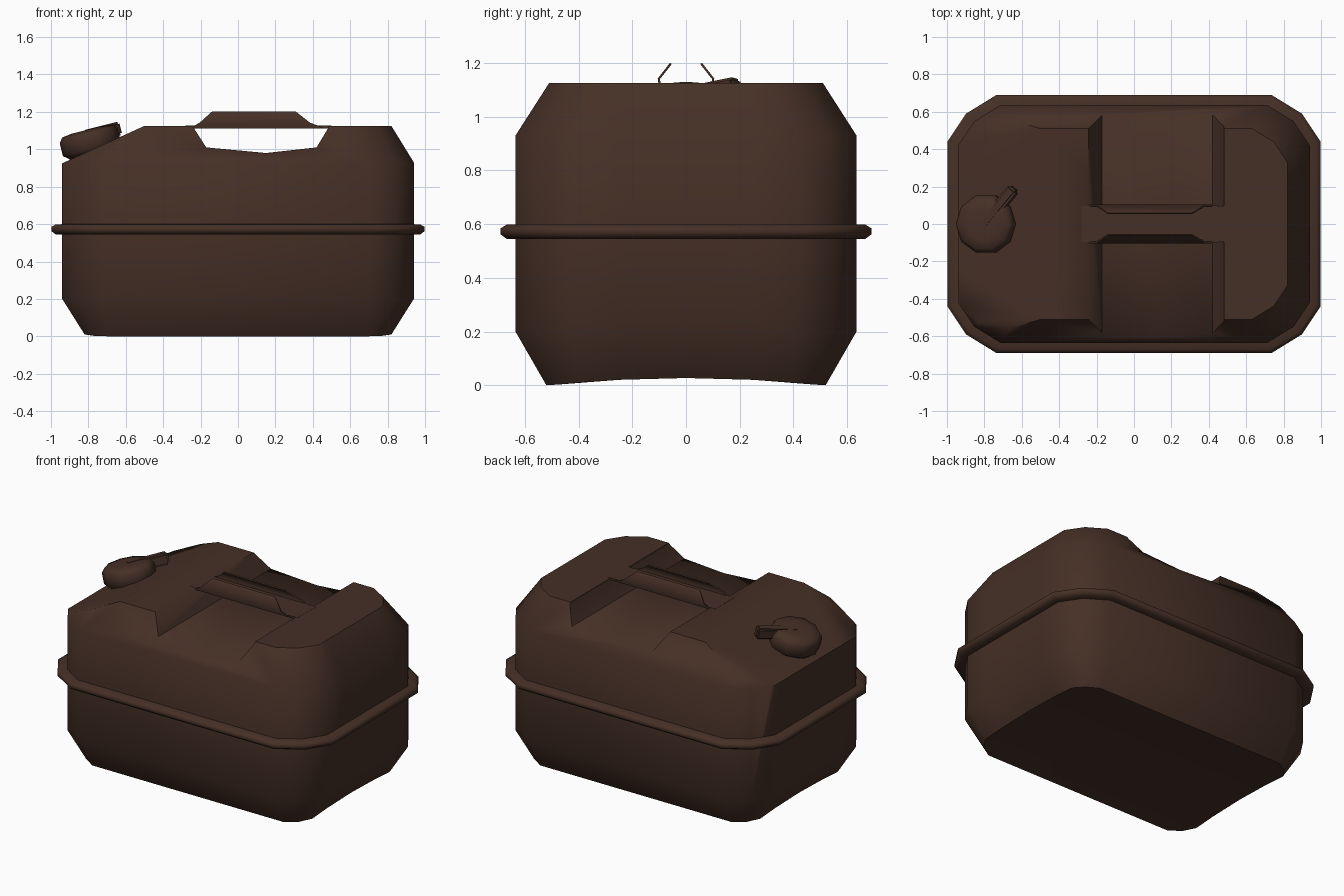
import bpy, bmesh, math
from mathutils import Vector, Matrix

if "Cube" in bpy.data.objects:
    bpy.data.objects.remove(bpy.data.objects["Cube"])

brown = bpy.data.materials.new("dark_brown_paint")
brown.diffuse_color = (0.060, 0.029, 0.019, 1)
brown.use_nodes = True
brown.node_tree.nodes["Principled BSDF"].inputs["Base Color"].default_value = brown.diffuse_color


def finish(name, bm, angle=50):
    bmesh.ops.recalc_face_normals(bm, faces=bm.faces)
    me = bpy.data.meshes.new(name)
    bm.to_mesh(me)
    bm.free()
    ob = bpy.data.objects.new(name, me)
    bpy.context.collection.objects.link(ob)
    me.materials.append(brown)
    bpy.ops.object.select_all(action='DESELECT')
    ob.select_set(True)
    bpy.context.view_layer.objects.active = ob
    bpy.ops.object.shade_smooth_by_angle(angle=math.radians(angle))
    return ob


def rounded_rect(hx, hy, c, z):
    # rectangle with two-facet corners
    q = [(hx, hy - c), (hx - c * 0.40, hy - c * 0.40), (hx - c * 1.05, hy)]
    pts = q + [(-x, y) for x, y in reversed(q)]
    pts += [(-x, -y) for x, y in q] + [(x, -y) for x, y in reversed(q)]
    return [(x, y, z) for x, y in pts]


def loft(rings, closed=False):
    bm = bmesh.new()
    vs = [[bm.verts.new(p) for p in r] for r in rings]
    n = len(vs[0])
    pairs = list(zip(vs, vs[1:])) + ([(vs[-1], vs[0])] if closed else [])
    for a, b in pairs:
        for i in range(n):
            j = (i + 1) % n
            bm.faces.new((a[i], a[j], b[j], b[i]))
    if not closed:
        bm.faces.new(vs[0][::-1])
        bm.faces.new(vs[-1])
    return bm


def round_stack(levels, n, bump=0.0):
    # turned shape; levels are (radius, height), bump gives a knurled edge
    return loft([[(r * (1 - bump * (i % 2)) * math.cos(2 * math.pi * i / n),
                   r * (1 - bump * (i % 2)) * math.sin(2 * math.pi * i / n), z)
                  for i in range(n)] for r, z in levels])


def slice_mesh(bm, co, no, clear=False):
    bmesh.ops.bisect_plane(bm, geom=bm.verts[:] + bm.edges[:] + bm.faces[:],
                           plane_co=co, plane_no=no, clear_outer=clear)


# can body: chamfered tank
bm = loft([rounded_rect(0.82, 0.52, 0.12, 0.005),
           rounded_rect(0.94, 0.635, 0.215, 0.20),
           rounded_rect(0.94, 0.635, 0.215, 0.93),
           rounded_rect(0.82, 0.51, 0.18, 1.125)])
# sloped shoulder under the spout
slice_mesh(bm, (-0.5, 0, 1.125), (-0.2, 0, 0.44), True)
bmesh.ops.holes_fill(bm, edges=[e for e in bm.edges if e.is_boundary], sides=0)
# slightly arched base
for y in (-0.25, 0, 0.25):
    slice_mesh(bm, (0, y, 0), (0, 1, 0))
for v in bm.verts:
    if v.co.z < 0.01:
        v.co.z = 0.027 * max(0, 1 - (v.co.y / 0.5) ** 2)
body = finish("can_body", bm)

# hand groove cut across the top
prof = [(-0.25, 1.135), (-0.17, 1.01), (0.15, 0.98), (0.42, 1.01),
        (0.48, 1.11), (0.50, 1.25), (-0.30, 1.25)]
cutter = finish("groove_cutter", loft([[(x, y, z) for x, z in prof] for y in (-1, 1)]))
cutter.hide_render = True
bpy.context.view_layer.objects.active = body
m = body.modifiers.new("groove", 'BOOLEAN')
m.operation = 'DIFFERENCE'
m.solver = 'EXACT'
m.object = cutter
bpy.ops.object.modifier_move_to_index(modifier="groove", index=0)
bpy.ops.object.modifier_apply(modifier="groove")
bpy.data.objects.remove(cutter, do_unlink=True)
body.select_set(True)
bpy.ops.object.shade_smooth_by_angle(angle=math.radians(64))

# seam rim round the middle
finish("seam_rim", loft([rounded_rect(0.92, 0.62, 0.215, 0.548),
                         rounded_rect(0.975, 0.668, 0.235, 0.545),
                         rounded_rect(0.998, 0.69, 0.25, 0.562),
                         rounded_rect(0.998, 0.69, 0.25, 0.585),
                         rounded_rect(0.975, 0.668, 0.235, 0.598),
                         rounded_rect(0.92, 0.62, 0.215, 0.600)], closed=True), angle=75)

# handle: thin base strip and two inward-leaning side flanges
bm = bmesh.new()
bmesh.ops.create_cube(bm, size=1, matrix=Matrix.Translation((0.11, 0, 1.119)) @
                      Matrix.Diagonal((0.78, 0.19, 0.014, 1)))
finish("handle_base", bm)

rows = [((-0.25, 0.45), 0.093, 1.118), ((-0.205, 0.385), 0.097, 1.14),
        ((-0.14, 0.31), 0.053, 1.196)]
for side, label in ((-1, "front"), (1, "back")):
    bm = bmesh.new()
    vs = [[bm.verts.new((x, side * y, z)) for x in xs] for xs, y, z in rows]
    for a, b in zip(vs, vs[1:]):
        bm.faces.new((a[0], a[1], b[1], b[0]))
    bmesh.ops.recalc_face_normals(bm, faces=bm.faces)
    bmesh.ops.solidify(bm, geom=bm.faces[:], thickness=0.008)
    finish(label + "_handle_flange", bm)

# spout neck and knurled cap on the shoulder
place = Matrix.Translation((-0.775, 0, 0.978)) @ Matrix.Rotation(math.radians(-14), 4, 'Y')
bm = round_stack([(0.13, -0.05), (0.13, 0.03)], 16)
bm.transform(place)
finish("spout_neck", bm)
bm = round_stack([(0.13, 0.0), (0.16, 0.025), (0.16, 0.095), (0.14, 0.122), (0.085, 0.13)],
                 20, 0.05)
bm.transform(place)
finish("spout_cap", bm)

# cap latch: grip bar reaching past the edge of the cap
bm = bmesh.new()
bmesh.ops.create_cube(bm, size=1, matrix=place @ Matrix.Rotation(math.radians(50), 4, 'Z') @
                      Matrix.Translation((0.12, 0, 0.095)) @ Matrix.Diagonal((0.26, 0.06, 0.075, 1)))
bmesh.ops.bevel(bm, geom=bm.edges[:], offset=0.012, segments=2, affect='EDGES')
finish("cap_latch", bm)
